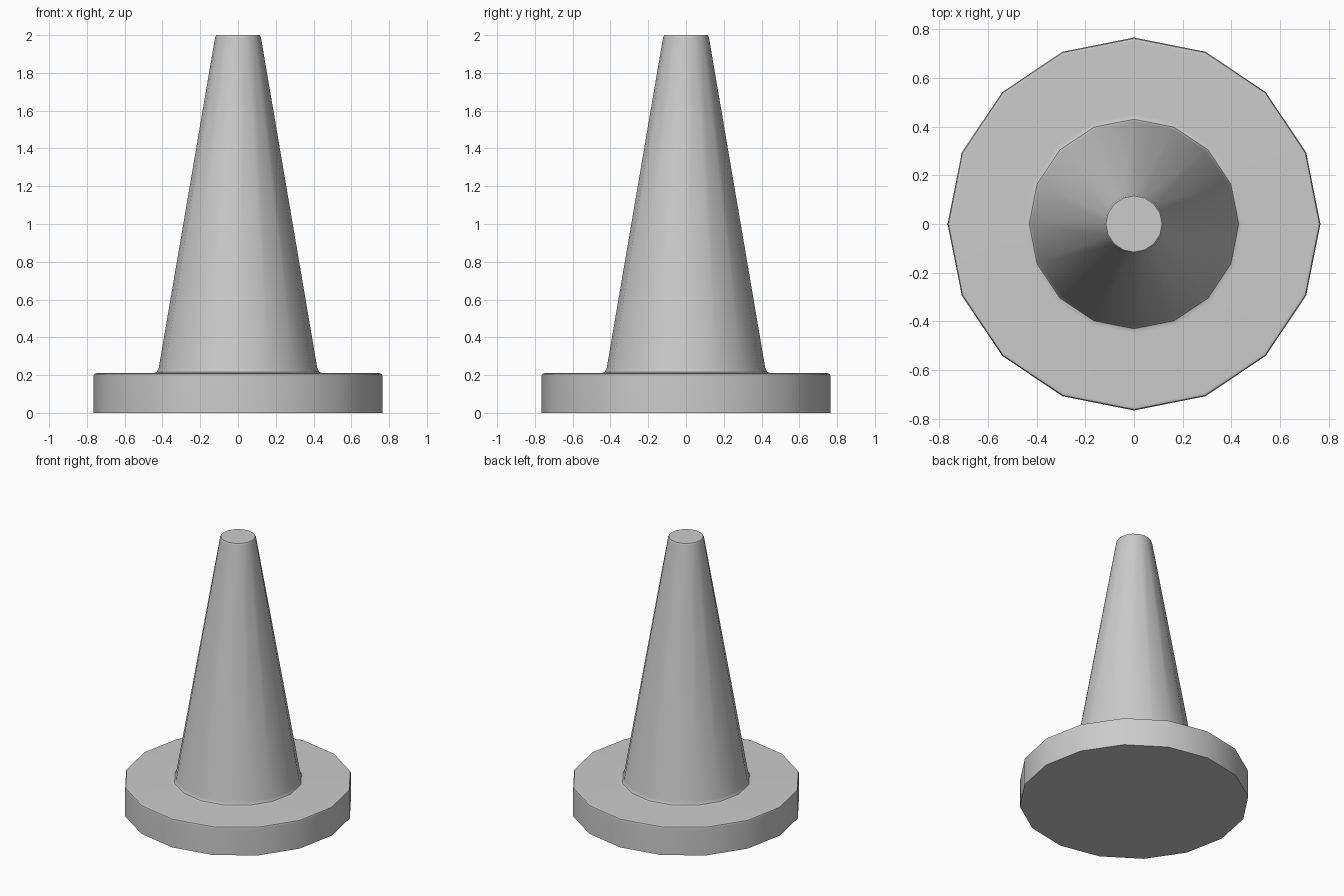
import bpy, bmesh, math
from mathutils import Matrix

cube = bpy.data.objects.get("Cube")
if cube:
    bpy.data.objects.remove(cube, do_unlink=True)

SIDES = 16

grey = bpy.data.materials.new("plain grey")
grey.use_nodes = True
colour = (0.6, 0.6, 0.6, 1)
grey.diffuse_color = colour
grey.node_tree.nodes["Principled BSDF"].inputs["Base Color"].default_value = colour

# Half outline (radius, height): base disc, bevelled rim, fillet, tapered shaft
profile = [
    (0.765, 0), (0.765, 0.195), (0.761, 0.206), (0.75, 0.21),
    (0.45, 0.21), (0.43, 0.216), (0.42, 0.235),
    (0.121, 1.99), (0.115, 2.0),
]


def lathe(name, outline):
    """Turn an outline around z and close both ends with flat caps."""
    bm = bmesh.new()
    rings = []
    for radius, height in outline:
        ring = bmesh.ops.create_circle(
            bm, segments=SIDES, radius=radius,
            matrix=Matrix.Translation((0, 0, height)))["verts"]
        rings.append(ring)
    for low, high in zip(rings, rings[1:]):
        for i in range(SIDES):
            j = (i + 1) % SIDES
            bm.faces.new((low[i], low[j], high[j], high[i]))
    bm.faces.new(rings[0])
    bm.faces.new(rings[-1])
    bmesh.ops.recalc_face_normals(bm, faces=bm.faces)
    mesh = bpy.data.meshes.new(name)
    bm.to_mesh(mesh)
    bm.free()
    obj = bpy.data.objects.new(name, mesh)
    bpy.context.collection.objects.link(obj)
    return obj


cone = lathe("cone_with_base", profile)
cone.data.materials.append(grey)

# Smooth sides with crisp end caps; large faces keep their own normals
bpy.ops.object.select_all(action="DESELECT")
cone.select_set(True)
bpy.context.view_layer.objects.active = cone
bpy.ops.object.shade_smooth_by_angle(angle=math.radians(40))
weighted = cone.modifiers.new("weighted_normals", "WEIGHTED_NORMAL")
weighted.keep_sharp = True
